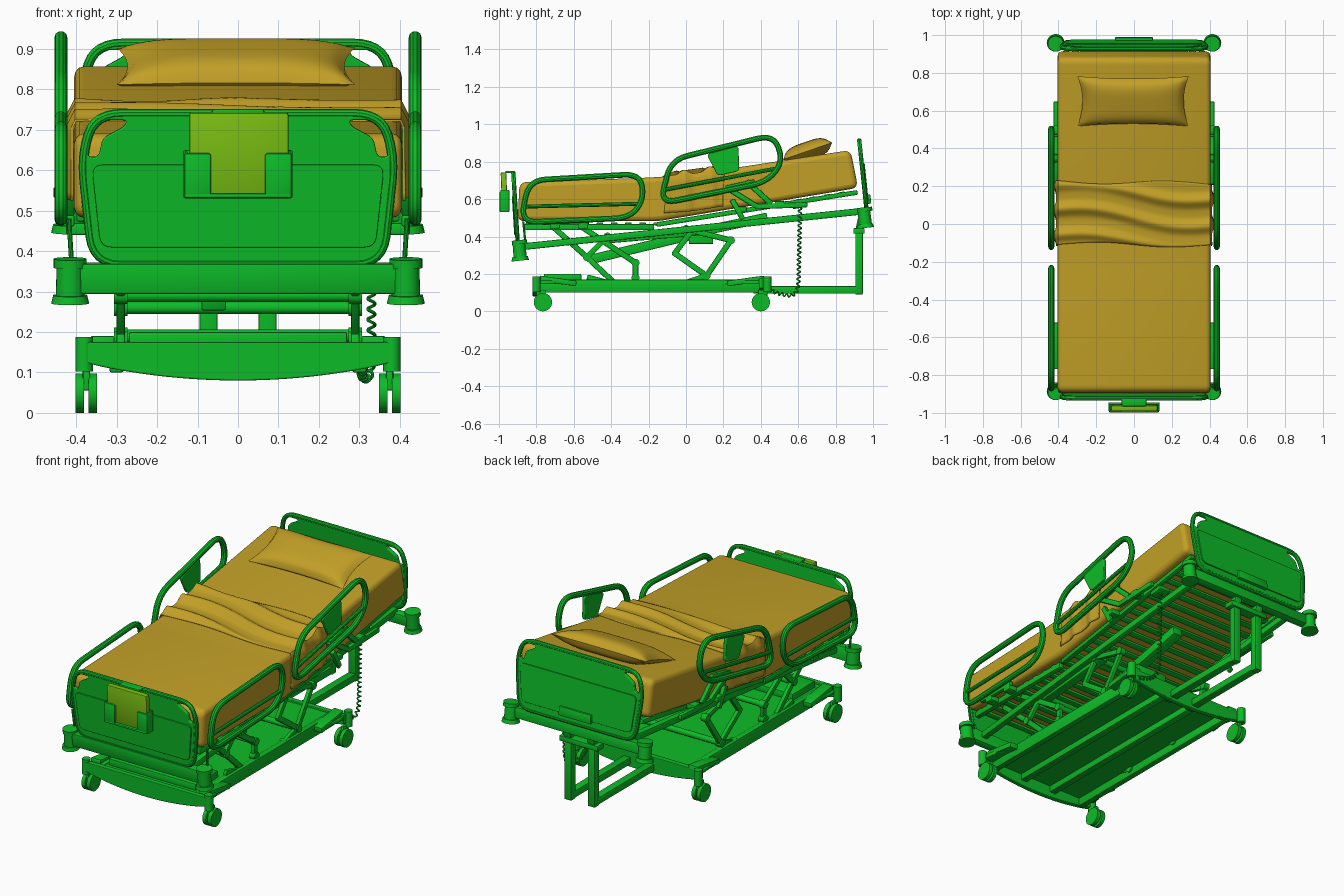
import bpy, bmesh, math
from mathutils import Vector, Matrix

if "Cube" in bpy.data.objects:
    bpy.data.objects.remove(bpy.data.objects["Cube"])


def material(name, rgb):
    m = bpy.data.materials.new(name)
    m.use_nodes = True
    m.diffuse_color = (*rgb, 1)
    m.node_tree.nodes["Principled BSDF"].inputs["Base Color"].default_value = (*rgb, 1)
    return m


GREEN = material("green", (0.004, 0.50, 0.021))
GOLD = material("gold", (0.54, 0.35, 0.020))
LIME = material("lime", (0.19, 0.51, 0.006))
TILT = math.radians(6)
made = []


def add(name, mesh, mat, matrix=Matrix()):
    mesh.materials.clear()
    mesh.materials.append(mat)
    ob = bpy.data.objects.new(name, mesh)
    ob.matrix_world = matrix
    bpy.context.collection.objects.link(ob)
    made.append(ob)
    return ob


def from_bm(name, bm, mat, matrix=Matrix()):
    bmesh.ops.recalc_face_normals(bm, faces=bm.faces)
    me = bpy.data.meshes.new(name)
    bm.to_mesh(me)
    bm.free()
    return add(name, me, mat, matrix)


def box(name, loc, size, rx=0, mat=GREEN, bevel=0.005):
    bm = bmesh.new()
    bmesh.ops.create_cube(bm, size=1, matrix=Matrix.Diagonal((*size, 1)))
    bmesh.ops.bevel(bm, geom=bm.edges[:], offset=bevel, segments=2, affect='EDGES', profile=0.5)
    return from_bm(name, bm, mat, Matrix.Translation(loc) @ Matrix.Rotation(rx, 4, 'X'))


def bar(name, x, a, b, w=0.025, h=0.03):
    # Beam between two (y, z) points at a given x
    d = Vector(b) - Vector(a)
    mid = (Vector(a) + Vector(b)) / 2
    return box(name, (x, *mid), (w, d.length + h * 0.6, h), math.atan2(d.y, d.x))


def cylinder(name, loc, r1, r2, h, axis='Z', tilt=0):
    bm = bmesh.new()
    bmesh.ops.create_cone(bm, cap_ends=True, segments=24, radius1=r1, radius2=r2, depth=h)
    turn = Matrix.Rotation(math.pi / 2, 4, 'Y') if axis == 'X' else Matrix.Rotation(tilt, 4, 'X')
    return from_bm(name, bm, GREEN, Matrix.Translation(loc) @ turn)


def fillet(pts, r, closed=True):
    pts, out = [Vector(p) for p in pts], []
    for i, p in enumerate(pts):
        if not closed and i in (0, len(pts) - 1):
            out.append(p)
            continue
        a, b = pts[i - 1] - p, pts[(i + 1) % len(pts)] - p
        a, b = (p + v.normalized() * min(r, v.length * 0.48) for v in (a, b))
        out += [(1 - t) ** 2 * a + 2 * t * (1 - t) * p + t * t * b for t in (k / 6 for k in range(7))]
    return out


def curve_mesh(name, loops, closed, mat, matrix=Matrix(), **props):
    cu = bpy.data.curves.new(name, 'CURVE')
    for k, v in props.items():
        setattr(cu, k, v)
    for pts in loops:
        sp = cu.splines.new('POLY')
        sp.points.add(len(pts) - 1)
        for q, p in zip(sp.points, pts):
            q.co = (*Vector(p).to_3d(), 1)
        sp.use_cyclic_u = closed
    tmp = bpy.data.objects.new(name + "_path", cu)
    bpy.context.collection.objects.link(tmp)
    dg = bpy.context.evaluated_depsgraph_get()
    me = bpy.data.meshes.new_from_object(tmp.evaluated_get(dg))
    bpy.data.objects.remove(tmp)
    return add(name, me, mat, matrix)


def tube(name, pts, r, closed=False, matrix=Matrix()):
    return curve_mesh(name, [pts], closed, GREEN, matrix, dimensions='3D', bevel_depth=r,
                      bevel_resolution=3, use_fill_caps=True)


def solid(name, loops, depth, matrix, mat=GREEN, bevel=0.004):
    # Filled outline with thickness; inner loops become holes
    return curve_mesh(name, loops, True, mat, matrix, dimensions='2D', fill_mode='BOTH',
                      extrude=depth / 2 - bevel, bevel_depth=bevel, bevel_resolution=2, offset=-bevel)


def sheet(bm, f, nu, nv):
    g = [[bm.verts.new(f(2 * i / nu - 1, 2 * j / nv - 1)) for j in range(nv + 1)] for i in range(nu + 1)]
    for i in range(nu):
        for j in range(nv):
            bm.faces.new((g[i][j], g[i + 1][j], g[i + 1][j + 1], g[i][j + 1]))


XZ = Matrix.Rotation(math.pi / 2, 4, 'X')
YZ = Matrix(((0, 0, 1, 0), (1, 0, 0, 0), (0, 1, 0, 0), (0, 0, 0, 1)))

# Mattress, bent where the backrest rises
TOP = [(-0.89, 0.69), (-0.2, 0.715), (0.02, 0.73), (0.88, 0.862)]
LOW = [(0.92, 0.66), (-0.15, 0.482), (-0.9, 0.482)]
solid("mattress", [fillet(TOP + LOW, 0.04)], 0.81, YZ, GOLD, 0.025)


def height(y, line):
    for a, b in zip(line, line[1:]):
        if y <= b[0]:
            break
    return a[1] + (b[1] - a[1]) * (y - a[0]) / (b[0] - a[0])


# Rumpled folded blanket draped over both sides
def blanket(u, v):
    s = u * 0.605
    drop = max(0, abs(s) - 0.405)
    y = 0.055 + v * (0.165 + 0.01 * math.sin(9 * s)) - 0.03 * drop - 0.015 * s
    wave = (0.5 + 0.5 * math.sin(46 * y + 4 * s + 1.3 * math.sin(7 * s))) ** 2
    lift = 0.004 + 0.024 * wave * (1 - v ** 8)
    if drop:
        return (math.copysign(0.41 + lift * 0.55, s), y, height(y, TOP) + 0.004 - drop)
    return (s, y, height(y, TOP) + lift)


bm = bmesh.new()
sheet(bm, blanket, 60, 44)
ob = from_bm("blanket", bm, GOLD)
mod = ob.modifiers.new("thickness", 'SOLIDIFY')
mod.thickness = 0.006

# Pillow with pinched corners
bm = bmesh.new()
for side in (1, -1):
    sheet(bm, lambda u, v: (u * 0.295 * (1 - 0.09 * (1 - v * v)), v * 0.14 * (1 - 0.1 * (1 - u * u)),
                            side * 0.05 * ((1 - u ** 4) * (1 - v ** 4)) ** 0.6), 28, 20)
bmesh.ops.remove_doubles(bm, verts=bm.verts, dist=0.0005)
from_bm("pillow", bm, GOLD, Matrix.Translation((-0.005, 0.65, 0.857)) @ Matrix.Rotation(math.radians(19), 4, 'X'))

# Head and foot boards with corner grips and a raised field
half = [(0.365, 0), (0.395, 0.27), (0.36, 0.378)]
outline = fillet(half + [(-x, z) for x, z in reversed(half)], 0.07)
grip = [(0.275, 0.355), (0.335, 0.355), (0.37, 0.31), (0.375, 0.265), (0.345, 0.262), (0.335, 0.31), (0.28, 0.34)]
grips = [fillet([(s * x, z) for x, z in grip], 0.015) for s in (1, -1)]
field = fillet([(x, z) for x, z in ((-0.34, 0.04), (0.34, 0.04), (0.362, 0.245), (-0.362, 0.245))], 0.03)
for name, y, z, face in (("foot", -0.9, 0.37, 1), ("head", 0.965, 0.545, -1)):
    place = Matrix.Translation((0, y, z)) @ Matrix.Rotation(TILT * (0.6 if face > 0 else 1), 4, 'X') @ XZ
    solid(name + "_board", [outline] + grips, 0.02, place)
    tube(name + "_board_rim", [p * 0.98 for p in outline], 0.012, True, place)
    solid(name + "_board_field", [field], 0.008, place @ Matrix.Translation((0, 0, face * 0.012)), bevel=0.002)
box("head_board_strip", (0, 0.978, 0.6), (0.2, 0.02, 0.05), TILT)

# Chart folder in its holder on the foot board
box("chart_folder", (0.002, -0.972, 0.64), (0.245, 0.03, 0.205), 0.04, LIME)
box("holder_back", (0, -0.95, 0.59), (0.27, 0.012, 0.12))
box("holder_floor", (0, -0.972, 0.537), (0.265, 0.05, 0.012))
for s in (1, -1):
    box("holder_pocket", (s * 0.1, -0.989, 0.587), (0.066, 0.014, 0.11))
    box("holder_side", (s * 0.13, -0.97, 0.59), (0.01, 0.045, 0.12))
box("holder_clip", (0, -0.94, 0.745), (0.13, 0.05, 0.012))

# Mattress platform: slats and side beams
UNDER = [(-0.9, 0.468), (-0.15, 0.468), (0.92, 0.645)]
for i in range(23):
    y = -0.84 + i * 0.076
    box("slat", (0, y, height(y, UNDER)), (0.74, 0.035, 0.016), 0 if y < -0.15 else 0.164)
for s in (1, -1):
    bar("leg_platform_beam", s * 0.36, (-0.86, 0.45), (-0.18, 0.45), 0.03, 0.032)
    bar("back_platform_beam", s * 0.36, (-0.15, 0.465), (0.91, 0.635), 0.03, 0.025)

    # Tilted main frame with corner bumpers
    bar("main_frame_beam", s * 0.31, (-0.88, 0.345), (0.94, 0.535), 0.035, 0.036)
    for end, y, z in (("foot", -0.89, 0.325), ("head", 0.955, 0.5)):
        cylinder(end + "_bumper", (s * 0.415, y, z), 0.036, 0.033, 0.105, tilt=TILT)
        cylinder(end + "_bumper_cap", (s * 0.415, y, z + 0.045), 0.041, 0.041, 0.022, tilt=TILT)
        cylinder(end + "_bumper_foot", (s * 0.415, y + 0.003, z - 0.044), 0.047, 0.042, 0.02, tilt=TILT)

    # Side rails: outer loop and middle bar
    x = s * 0.438
    foot_loop = [(-0.885, 0.475), (-0.84, 0.70), (-0.245, 0.735), (-0.225, 0.60), (-0.3, 0.5)]
    head_loop = [(-0.14, 0.575), (-0.08, 0.81), (0.47, 0.945), (0.52, 0.80), (0.43, 0.69)]
    for name, loop, a, b in (("foot_rail", foot_loop, (-0.86, 0.56), (-0.25, 0.575)),
                             ("head_rail", head_loop, (-0.115, 0.65), (0.49, 0.765))):
        tube(name, fillet([(x, *p) for p in loop], 0.09), 0.016, True)
        tube(name + "_bar", [(x, *a), (x, *b)], 0.011)
    panel = fillet([(0.11, 0.84), (0.28, 0.885), (0.285, 0.75), (0.17, 0.725)], 0.02)
    solid("rail_control_panel", [panel], 0.018, Matrix.Translation((x, 0, 0)) @ YZ)

    # Rail hinge arms and brackets
    for a, b in (((0.33, 0.69), (0.45, 0.58)), ((0.22, 0.66), (0.38, 0.56)), ((0.22, 0.66), (0.36, 0.69)),
                 ((0.38, 0.56), (0.64, 0.57)), ((-0.76, 0.475), (-0.53, 0.475)), ((0.25, 0.59), (0.3, 0.5))):
        bar("rail_arm", s * 0.415, a, b, 0.022, 0.028)
    for y, z in ((-0.7, 0.455), (-0.55, 0.455), (0.3, 0.545), (0.5, 0.575)):
        box("rail_bracket", (s * 0.39, y, z), (0.07, 0.05, 0.03))
    tube("rail_end_rod", [(s * 0.412, -0.86, 0.38), (s * 0.418, -0.87, 0.48)], 0.006)

    # Scissor lift arms
    for a, b in (((-0.72, 0.46), (-0.53, 0.29)), ((-0.53, 0.29), (-0.37, 0.14)), ((-0.57, 0.46), (-0.27, 0.26)),
                 ((-0.27, 0.26), (-0.27, 0.18)), ((-0.52, 0.18), (-0.37, 0.14)), ((-0.53, 0.29), (-0.42, 0.4)),
                 ((-0.06, 0.31), (0.11, 0.19)), ((0.11, 0.19), (-0.01, 0.15)), ((0.11, 0.19), (0.24, 0.38)),
                 ((-0.06, 0.31), (0.03, 0.43)), ((0.24, 0.38), (0.0, 0.44))):
        bar("lift_arm", s * 0.29, a, b, 0.022, 0.03)
        cylinder("lift_pivot", (s * 0.29, *b), 0.021, 0.021, 0.034, 'X')
    bar("guide_rail", s * 0.27, (-0.4, 0.385), (0.06, 0.425), 0.05, 0.04)

    # Rear posts and their floor beams
    box("rear_post", (s * 0.073, 0.925, 0.255), (0.045, 0.04, 0.33))
    box("rear_floor_beam", (s * 0.073, 0.64, 0.115), (0.045, 0.56, 0.04))

    # Base rails and castors
    box("base_rail", (s * 0.3, -0.2, 0.135), (0.035, 1.2, 0.07))
    box("base_rib", (s * 0.1, -0.2, 0.13), (0.04, 1.2, 0.04))
    for y, flip in ((-0.765, -1), (0.4, 1)):
        cylinder("castor_stem", (s * 0.38, y + flip * 0.035, 0.145), 0.022, 0.022, 0.085)
        box("castor_fork", (s * 0.375, y + flip * 0.01, 0.085), (0.018, 0.05, 0.06))
        bar("base_end_swell", s * 0.335, (y - flip * 0.17, 0.15), (y + flip * 0.01, 0.175), 0.06, 0.03)
        for k in (1, -1):
            cylinder("castor_wheel", (s * 0.375 + k * 0.016, y, 0.049), 0.049, 0.049, 0.021, 'X')

# Cross members
box("foot_cross_beam", (0, -0.89, 0.333), (0.8, 0.045, 0.075), TILT)
box("head_cross_beam", (0, 0.945, 0.505), (0.8, 0.045, 0.06), TILT)
box("rear_post_cap", (0, 0.925, 0.43), (0.24, 0.06, 0.03))
for s in (1, -1):
    bar("rear_post_hanger", s * 0.073, (0.925, 0.43), (0.94, 0.5), 0.045, 0.04)
for y, z in ((-0.27, 0.26), (-0.53, 0.29), (0.11, 0.19), (0.03, 0.43), (-0.42, 0.4)):
    cylinder("lift_cross_tube", (0, y, z), 0.016, 0.016, 0.58, 'X')
bar("back_actuator", 0.06, (0.0, 0.41), (0.42, 0.5), 0.06, 0.05)
bar("lift_actuator", -0.06, (-0.5, 0.28), (0.0, 0.4), 0.06, 0.05)
box("motor_housing", (0, 0.08, 0.39), (0.2, 0.13, 0.06))

# Base tray and bowed end panels
half = [(0.375, -0.81), (0.375, -0.73), (0.31, -0.6), (0.31, 0.2), (0.375, 0.33), (0.375, 0.42)]
plan = fillet(half + [(-x, y) for x, y in reversed(half)], 0.04)
solid("base_tray", [plan], 0.02, Matrix.Translation((0, 0, 0.155)))
box("base_cover", (0, -0.66, 0.18), (0.54, 0.2, 0.04))
bow = [(-0.38, 0.175), (-0.38, 0.125)] + [(0.03 * i, 0.08 + 0.3 * (0.03 * i) ** 2) for i in range(-11, 12)]
bow += [(0.38, 0.125), (0.38, 0.175)]
for y in (-0.805, 0.405):
    solid("base_end_panel", [bow], 0.03, Matrix.Translation((0, y, 0)) @ XZ)

# Coiled handset cable
path = fillet([(0.33, 0.61, 0.56), (0.33, 0.6, 0.08), (0.3, 0.5, 0.09), (0.32, 0.41, 0.135)], 0.09, False)
coil, phase = [], 0
for a, b in zip(path, path[1:]):
    n = max(2, int((b - a).length / 0.0022))
    side = (b - a).normalized().cross(Vector((1, 0, 0)))
    for k in range(n):
        phase += (b - a).length / n * 2 * math.pi / 0.026
        coil.append(a.lerp(b, k / n) + 0.009 * (math.cos(phase) * side + math.sin(phase) * Vector((1, 0, 0))))
tube("handset_cable", coil, 0.004)
box("handset_socket", (0.33, 0.61, 0.565), (0.07, 0.08, 0.025), 0.16)

# Smooth curved surfaces, keep hard edges
bpy.ops.object.select_all(action='DESELECT')
for ob in made:
    ob.select_set(True)
bpy.context.view_layer.objects.active = made[0]
bpy.ops.object.shade_smooth_by_angle(angle=math.radians(35))
